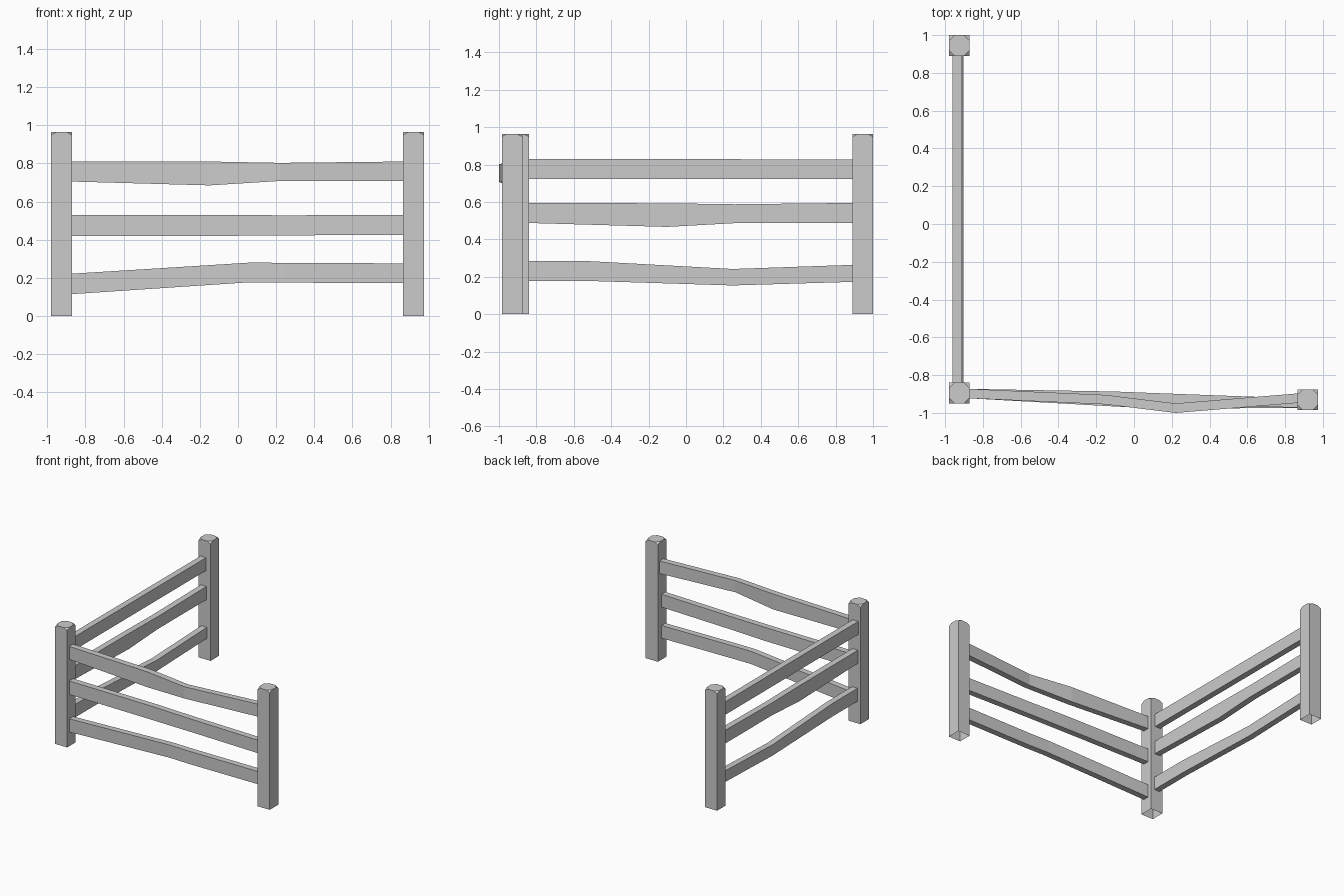
import bpy, bmesh

if "Cube" in bpy.data.objects:
    bpy.data.objects.remove(bpy.data.objects["Cube"])


def finish(name, bm):
    bmesh.ops.recalc_face_normals(bm, faces=bm.faces)
    mesh = bpy.data.meshes.new(name)
    bm.to_mesh(mesh)
    bm.free()
    obj = bpy.data.objects.new(name, mesh)
    bpy.context.collection.objects.link(obj)
    return obj


# Square post, open underneath, with its four top corners clipped
def post(name, cx, cy, r=0.055, h=0.965, cut=0.03, drop=0.016):
    bm = bmesh.new()
    corners = [(-1, -1), (1, -1), (1, 1), (-1, 1)]
    base, low, before, after = [], [], [], []
    for i, (sx, sy) in enumerate(corners):
        px, py = corners[i - 1]
        nx, ny = corners[(i + 1) % 4]
        x, y, k = cx + sx * r, cy + sy * r, cut / 2
        base.append(bm.verts.new((x, y, 0)))
        low.append(bm.verts.new((x, y, h - drop)))
        before.append(bm.verts.new((x + (px - sx) * k, y + (py - sy) * k, h)))
        after.append(bm.verts.new((x + (nx - sx) * k, y + (ny - sy) * k, h)))
    for i in range(4):
        j = (i + 1) % 4
        bm.faces.new((base[i], base[j], low[j], before[j], after[i], low[i]))
        bm.faces.new((low[i], after[i], before[i]))
    bm.faces.new([v for pair in zip(before, after) for v in pair])
    return finish(name, bm)


# Bent rail: stations are (distance along, sideways centre, bottom z, top z)
def rail(name, axis, stations, t=0.05):
    bm = bmesh.new()
    rings = []
    for a, c, lo, hi in stations:
        ring = [(c - t / 2, lo), (c + t / 2, lo), (c + t / 2, hi), (c - t / 2, hi)]
        rings.append([bm.verts.new((a, s, z) if axis == 'x' else (s, a, z))
                      for s, z in ring])
    for p, q in zip(rings, rings[1:]):
        for i in range(4):
            j = (i + 1) % 4
            bm.faces.new((p[i], p[j], q[j], q[i]))
    bm.faces.new(rings[0])
    bm.faces.new(rings[-1])
    return finish(name, bm)


# Posts
post("corner_post", -0.925, -0.895)
post("front_end_post", 0.92, -0.93)
post("side_end_post", -0.925, 0.945)

# Front panel rails
rail("front_top_rail", 'x', [(-0.87, -0.898, 0.705, 0.81), (-0.15, -0.93, 0.685, 0.81),
                             (0.22, -0.975, 0.708, 0.803), (0.868, -0.922, 0.708, 0.81)])
rail("front_middle_rail", 'x', [(-0.87, -0.898, 0.42, 0.53), (-0.1, -0.912, 0.42, 0.53),
                                (0.24, -0.925, 0.423, 0.528), (0.868, -0.948, 0.425, 0.53)])
rail("front_bottom_rail", 'x', [(-0.87, -0.898, 0.115, 0.222), (0.06, -0.95, 0.177, 0.28),
                                (0.24, -0.953, 0.175, 0.279), (0.868, -0.948, 0.173, 0.276)])

# Side panel rails
rail("side_top_rail", 'y', [(-0.84, -0.935, 0.723, 0.83), (0.89, -0.935, 0.723, 0.828)])
rail("side_middle_rail", 'y', [(-0.84, -0.932, 0.488, 0.595), (-0.1, -0.932, 0.467, 0.593),
                               (0.26, -0.932, 0.487, 0.588), (0.89, -0.932, 0.487, 0.595)])
rail("side_bottom_rail", 'y', [(-0.84, -0.928, 0.178, 0.284), (-0.52, -0.928, 0.178, 0.284),
                               (0.25, -0.928, 0.154, 0.242), (0.89, -0.928, 0.173, 0.264)])
